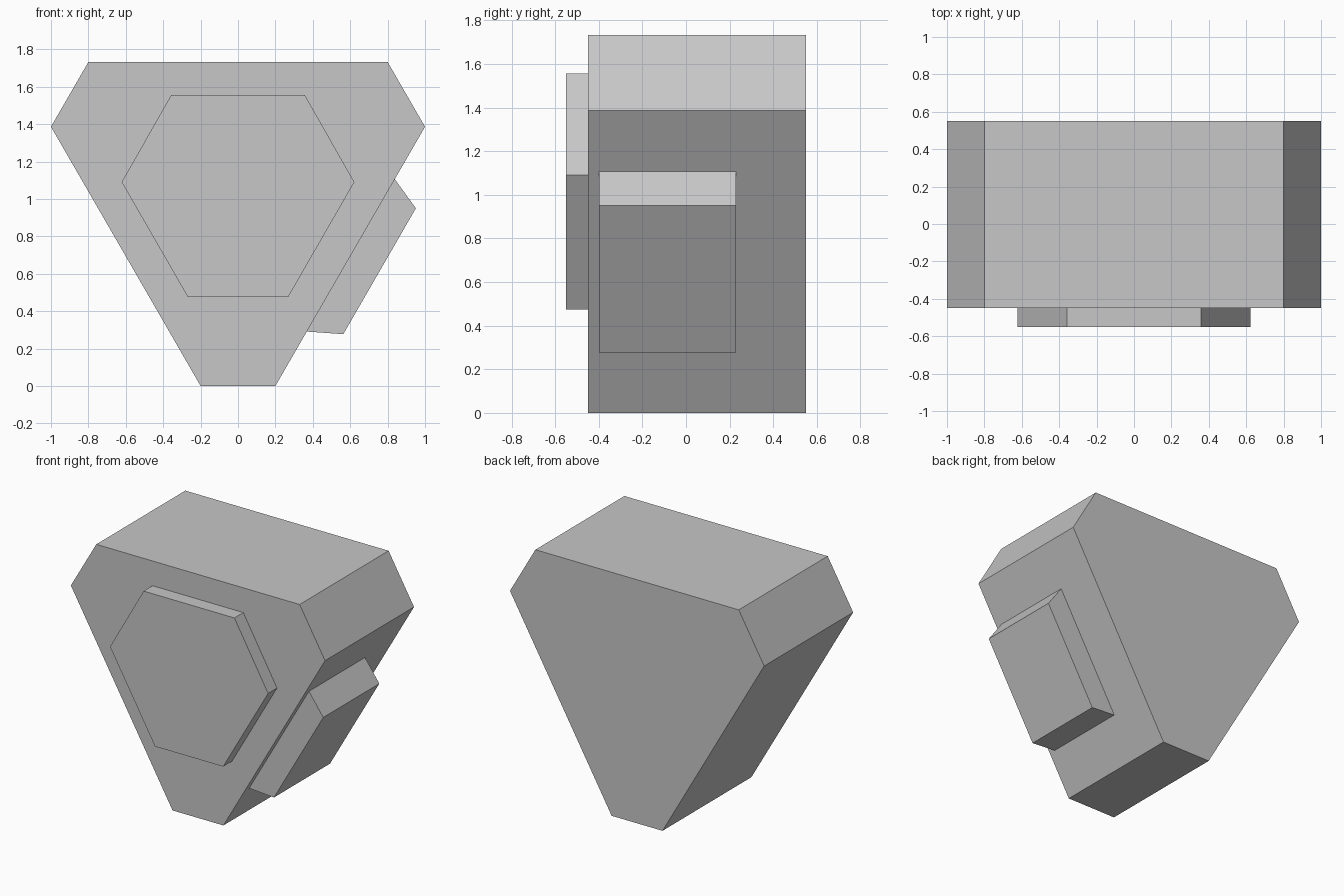
import bpy
import bmesh

cube = bpy.data.objects.get("Cube")
if cube:
    bpy.data.objects.remove(cube, do_unlink=True)

GREY = (0.57, 0.57, 0.57, 1.0)
grey = bpy.data.materials.new("light_grey")
grey.use_nodes = True
grey.diffuse_color = GREY
grey.node_tree.nodes["Principled BSDF"].inputs["Base Color"].default_value = GREY


def prism(name, profile, y_front, y_back):
    """Extrude an x-z outline from y_front to y_back."""
    bm = bmesh.new()
    face = bm.faces.new([bm.verts.new((x, y_front, z)) for x, z in profile])
    grown = bmesh.ops.extrude_face_region(bm, geom=[face], use_keep_orig=True)
    verts = [v for v in grown["geom"] if isinstance(v, bmesh.types.BMVert)]
    bmesh.ops.translate(bm, verts=verts, vec=(0, y_back - y_front, 0))
    bmesh.ops.recalc_face_normals(bm, faces=bm.faces)
    mesh = bpy.data.meshes.new(name)
    bm.to_mesh(mesh)
    bm.free()
    mesh.materials.append(grey)
    obj = bpy.data.objects.new(name, mesh)
    bpy.context.collection.objects.link(obj)
    return obj


def mirrored(half):
    """Complete a right-half outline across x = 0."""
    return half + [(-x, z) for x, z in reversed(half)]


# Main body: triangle with cut corners, narrow end down
prism("body", mirrored([(0.2, 0), (1.0, 1.386), (0.8, 1.732)]), -0.45, 0.55)

# Raised plate on the front
prism("front_plate", mirrored([(0.268, 0.475), (0.622, 1.09), (0.357, 1.556)]), -0.55, -0.45)

# Tapered block on the left slanted side
prism("side_block", [(0.368, 0.291), (0.563, 0.277), (0.951, 0.95), (0.838, 1.106)], -0.4, 0.23)
